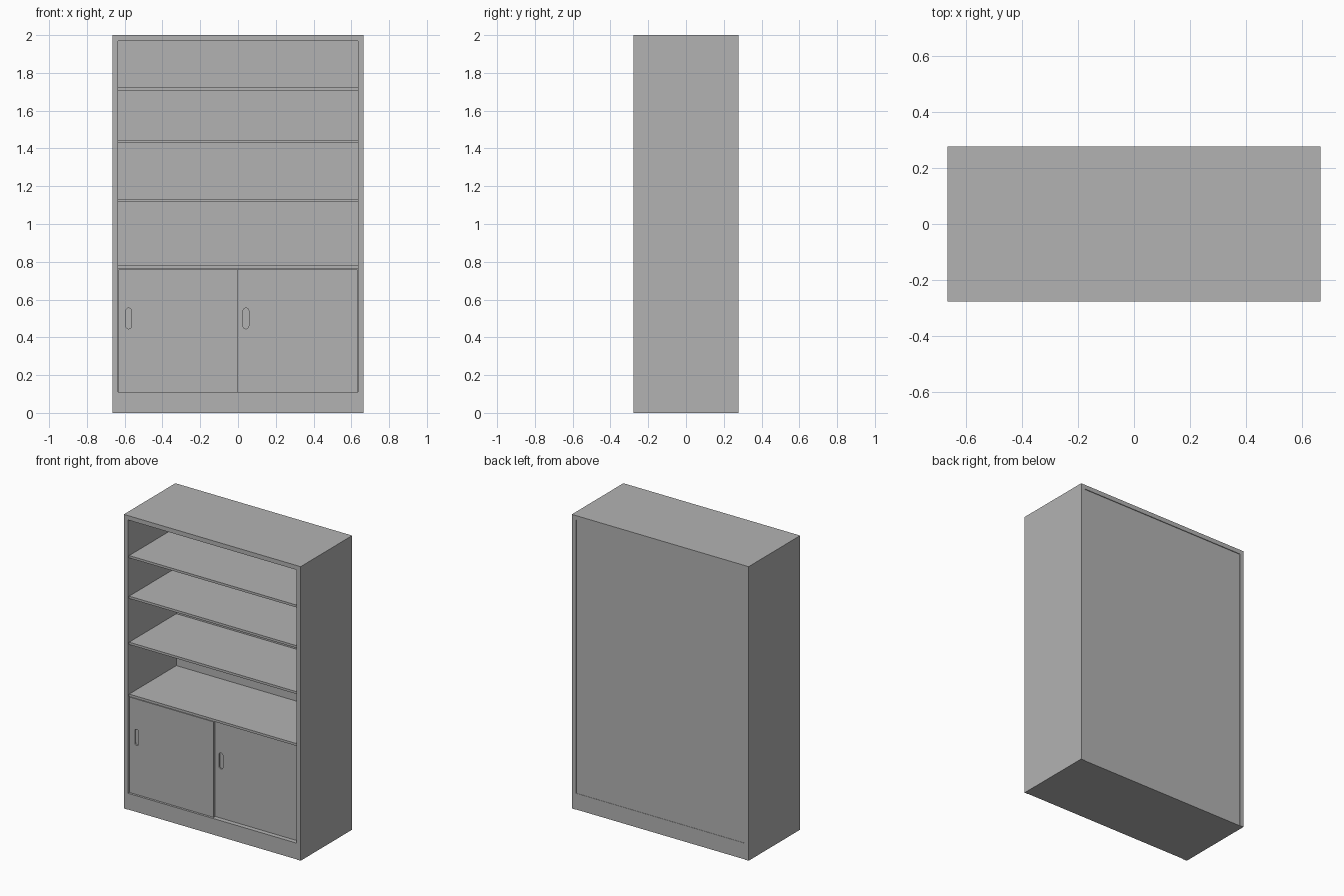
import bpy, bmesh
from mathutils import Vector

cube = bpy.data.objects.get("Cube")
if cube:
    bpy.data.objects.remove(cube, do_unlink=True)

grey = bpy.data.materials.new("light grey")
grey.use_nodes = True
colour = (0.45, 0.45, 0.45, 1)
grey.diffuse_color = colour
for node in grey.node_tree.nodes:
    if node.type == "BSDF_PRINCIPLED":
        node.inputs["Base Color"].default_value = colour

W, D, H = 0.665, 0.277, 2.0     # half width, half depth, height
T = 0.03                        # panel thickness
IN = W - T                      # inner half width
BACK = 0.245                    # inner face of the back panel
BASE = 0.11                     # plinth height


def box(name, low, high, round_ends=0):
    """Box between two corners, with optional rounding of its y edges."""
    low, high = Vector(low), Vector(high)
    bm = bmesh.new()
    bmesh.ops.create_cube(bm, size=1)
    bmesh.ops.scale(bm, vec=high - low, verts=bm.verts)
    bmesh.ops.translate(bm, vec=(low + high) / 2, verts=bm.verts)
    if round_ends:
        edges = [e for e in bm.edges
                 if abs((e.verts[0].co - e.verts[1].co).normalized().y) > 0.9]
        bmesh.ops.bevel(bm, geom=edges, offset=round_ends, segments=4,
                        profile=0.5, affect="EDGES")
    mesh = bpy.data.meshes.new(name)
    bm.to_mesh(mesh)
    bm.free()
    mesh.materials.append(grey)
    obj = bpy.data.objects.new(name, mesh)
    bpy.context.collection.objects.link(obj)
    return obj


# Carcass
box("top_panel", (-W, -D, H - T), (W, D, H))
for name, x in (("right_side", -W), ("left_side", IN)):
    box(name, (x, -D, 0), (x + T, D, H - T))
box("back_panel", (-IN, BACK, BASE), (IN, D - 0.005, H - T))
box("plinth", (-IN, -D + 0.003, 0), (IN, D - 0.003, BASE))

# Shelves, the lowest one closing the cupboard
for i, z in enumerate((0.764, 1.117, 1.43, 1.706)):
    box(f"shelf_{i + 1}", (-IN, -D + 0.015, z), (IN, BACK, z + 0.016))


def sliding_door(name, x0, x1, y, slot_x):
    """Door with a rounded finger slot sunk into its front."""
    door = box(name, (x0, y, BASE + 0.001), (x1, y + 0.015, 0.76))
    cutter = box("slot_cutter", (slot_x, y - 0.02, 0.445),
                 (slot_x + 0.03, y + 0.01, 0.555), 0.0145)
    cutter.hide_render = True
    cut = door.modifiers.new("finger slot", "BOOLEAN")
    cut.operation = "DIFFERENCE"
    cut.object = cutter
    cut.solver = "EXACT"
    bpy.context.view_layer.objects.active = door
    bpy.ops.object.modifier_apply(modifier=cut.name)
    bpy.data.objects.remove(cutter, do_unlink=True)


# Sliding doors on two tracks
sliding_door("right_door", -IN + 0.003, 0, -D + 0.016, -0.594)
sliding_door("left_door", -0.005, IN - 0.003, -D + 0.033, 0.027)
